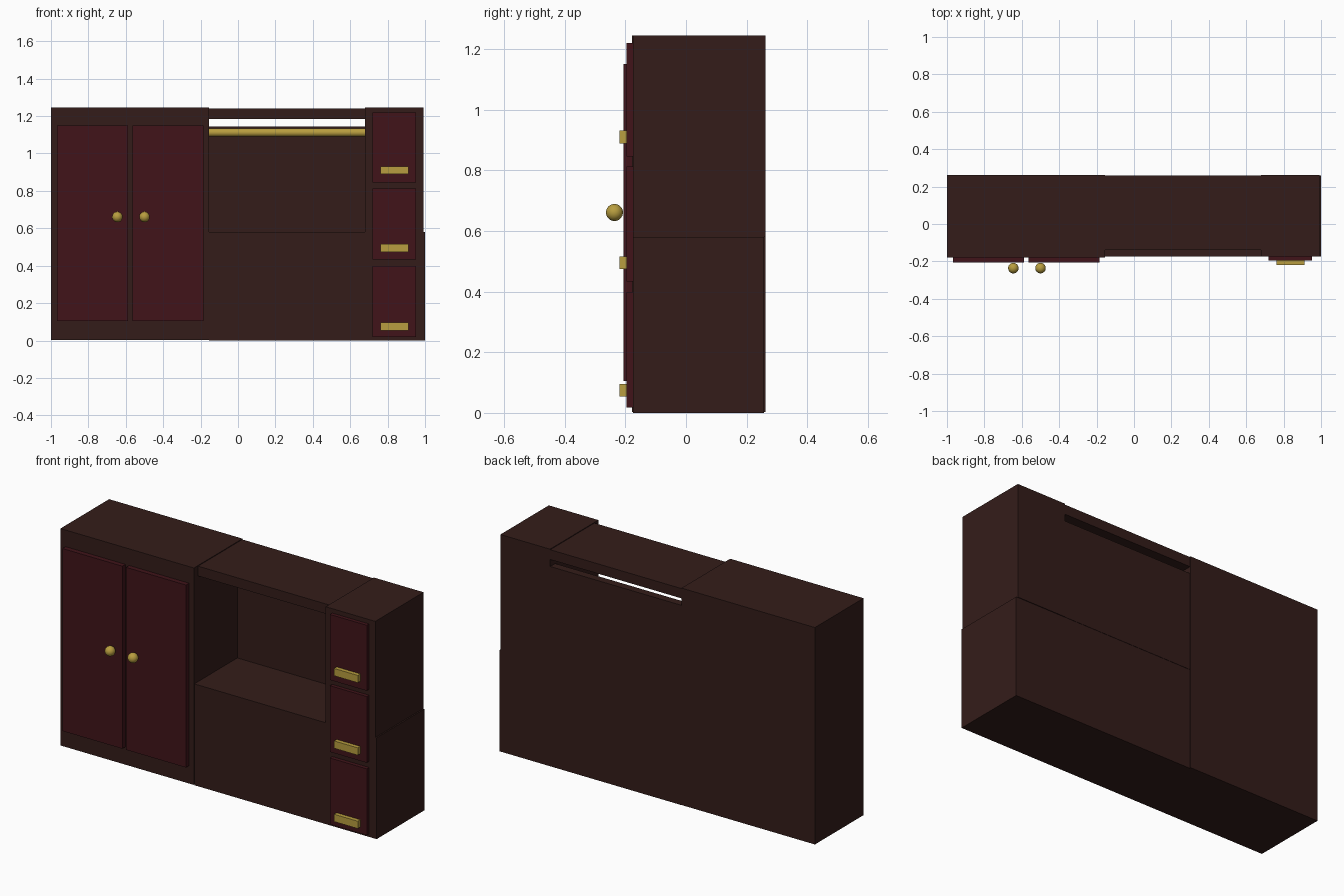
import bpy, math

if "Cube" in bpy.data.objects:
    bpy.data.objects.remove(bpy.data.objects["Cube"])


def material(name, color):
    m = bpy.data.materials.new(name)
    m.diffuse_color = (*color, 1)
    m.use_nodes = True
    m.node_tree.nodes["Principled BSDF"].inputs["Base Color"].default_value = m.diffuse_color
    return m


WOOD = material("dark_wood", (0.034, 0.012, 0.010))
RED = material("red_wood", (0.052, 0.007, 0.010))
GOLD = material("brass", (0.48, 0.34, 0.05))


def box(name, x, y, z, mat):
    """Box from (min, max) ranges on each axis."""
    bpy.ops.mesh.primitive_cube_add(size=1, location=[(a + b) / 2 for a, b in (x, y, z)])
    o = bpy.context.object
    o.name = name
    o.scale = [b - a for a, b in (x, y, z)]
    bpy.ops.object.transform_apply(location=False, rotation=False, scale=True)
    o.data.materials.append(mat)
    return o


# Carcass: wardrobe, low counter, drawer tower, niche back and top board
box("wardrobe_body", (-1.0, -0.155), (-0.178, 0.262), (0.003, 1.245), WOOD)
box("counter_body", (-0.155, 1.0), (-0.174, 0.258), (0.0, 0.58), WOOD)
box("drawer_tower", (0.678, 0.992), (-0.175, 0.262), (0.58, 1.245), WOOD)
box("niche_back", (-0.155, 0.678), (0.215, 0.26), (0.58, 1.145), WOOD)
box("top_board", (-0.155, 0.678), (-0.14, 0.26), (1.185, 1.241), WOOD)

# Wardrobe doors with round knobs
for side, x0, knob_x in (("left", -0.968, -0.645), ("right", -0.565, -0.5)):
    box(side + "_door", (x0, x0 + 0.38), (-0.206, -0.17), (0.105, 1.15), RED)
    bpy.ops.mesh.primitive_uv_sphere_add(segments=32, ring_count=16, radius=0.028,
                                         location=(knob_x, -0.236, 0.661))
    knob = bpy.context.object
    knob.name = side + "_door_knob"
    knob.data.materials.append(GOLD)
    bpy.ops.object.shade_smooth()

# Drawer fronts with bar handles
for i, (z0, z1, hz) in enumerate(((0.018, 0.398, 0.075), (0.433, 0.812, 0.495), (0.845, 1.22, 0.91))):
    box(f"drawer_front_{i + 1}", (0.72, 0.953), (-0.196, -0.165), (z0, z1), RED)
    box(f"drawer_handle_{i + 1}", (0.762, 0.912), (-0.219, -0.19), (hz - 0.021, hz + 0.021), GOLD)

# Hanging rail across the niche
bpy.ops.mesh.primitive_cylinder_add(vertices=32, radius=0.022, depth=0.833,
                                    location=(0.2615, 0.04, 1.112), rotation=(0, math.pi / 2, 0))
rail = bpy.context.object
rail.name = "hanging_rail"
rail.data.materials.append(GOLD)
bpy.ops.object.shade_smooth_by_angle()
